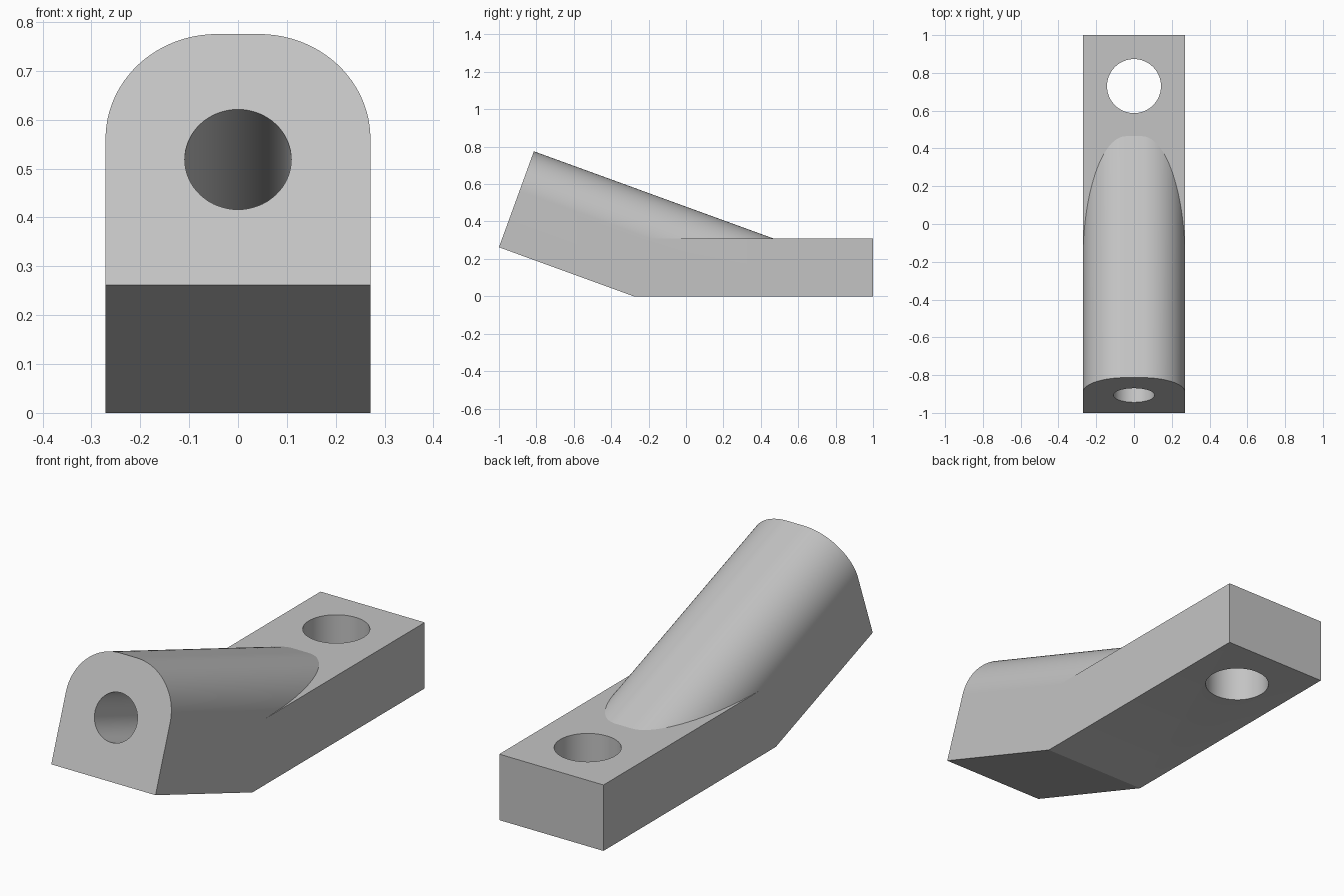
import bpy
import bmesh
from math import sin, cos, tan, pi, radians
from mathutils import Vector

default = bpy.data.objects.get("Cube")
if default:
    bpy.data.objects.remove(default, do_unlink=True)

HALF = 0.271                 # half width of the bracket
TILT = radians(20)
BASE_TOP, BEND_Y = 0.31, -0.28
ARM_H, CORNER = 0.546, 0.228
ALONG = Vector((0, cos(TILT), -sin(TILT)))   # down the arm
UP = Vector((0, sin(TILT), cos(TILT)))       # across the arm
START = Vector((0, -1, (BEND_Y + 1) * tan(TILT)))

grey = bpy.data.materials.new("light grey")
grey.use_nodes = True
colour = (0.55, 0.55, 0.55, 1)
grey.diffuse_color = colour
grey.node_tree.nodes["Principled BSDF"].inputs["Base Color"].default_value = colour


def prism(name, start, end):
    """Solid between two matching loops of points."""
    bm = bmesh.new()
    a = [bm.verts.new(p) for p in start]
    b = [bm.verts.new(p) for p in end]
    n = len(a)
    bm.faces.new(a)
    bm.faces.new(b[::-1])
    for i in range(n):
        j = (i + 1) % n
        bm.faces.new((a[j], a[i], b[i], b[j]))
    bmesh.ops.recalc_face_normals(bm, faces=bm.faces)
    mesh = bpy.data.meshes.new(name)
    bm.to_mesh(mesh)
    bm.free()
    mesh.materials.append(grey)
    obj = bpy.data.objects.new(name, mesh)
    bpy.context.collection.objects.link(obj)
    return obj


def drill(name, centre, across, axis, radius, depth):
    """Round cutter starting at centre and running along axis."""
    ring = []
    for i in range(64):
        t = 2 * pi * i / 64
        ring.append(centre + Vector((radius * cos(t), 0, 0)) + across * radius * sin(t))
    return prism(name, ring, [p + axis * depth for p in ring])


def combine(target, other, operation):
    mod = target.modifiers.new(operation.lower(), 'BOOLEAN')
    mod.operation = operation
    mod.solver = 'EXACT'
    mod.object = other
    bpy.context.view_layer.objects.active = target
    bpy.ops.object.modifier_apply(modifier=mod.name)
    bpy.data.objects.remove(other, do_unlink=True)


# Flat foot
outline = [(BEND_Y, 0), (1, 0), (1, BASE_TOP), (BEND_Y, BASE_TOP)]
bracket = prism("angled_bracket",
                [Vector((-HALF, y, z)) for y, z in outline],
                [Vector((HALF, y, z)) for y, z in outline])

# Tilted arm with rounded top corners, its far end buried in the foot
section = [(-HALF, 0), (HALF, 0)]
for side, first in ((1, 0), (-1, pi / 2)):
    for i in range(25):
        t = first + pi / 2 * i / 24
        section.append((side * (HALF - CORNER) + CORNER * cos(t),
                        ARM_H - CORNER + CORNER * sin(t)))
front = [START + Vector((x, 0, 0)) + UP * h for x, h in section]
SLOPE = 0.28                 # sloping end plane, inside the foot
back = []
for p in front:
    gap = p.z - SLOPE * (p.y - BEND_Y)
    back.append(p + ALONG * gap / (sin(TILT) + SLOPE * cos(TILT)))
combine(bracket, prism("arm", front, back), 'UNION')

# Bolt hole through the foot, deep bore down the arm
combine(bracket, drill("bolt_hole", Vector((0, 0.73, -0.1)), Vector((0, 1, 0)),
                       Vector((0, 0, 1)), 0.143, 0.8), 'DIFFERENCE')
combine(bracket, drill("arm_bore", START + UP * ARM_H / 2 - ALONG * 0.1, UP,
                       ALONG, 0.109, 0.95), 'DIFFERENCE')

# Smooth the curves, keep every real edge crisp
bpy.ops.object.select_all(action='DESELECT')
bracket.select_set(True)
bpy.context.view_layer.objects.active = bracket
bpy.ops.object.shade_smooth_by_angle(angle=radians(18))
